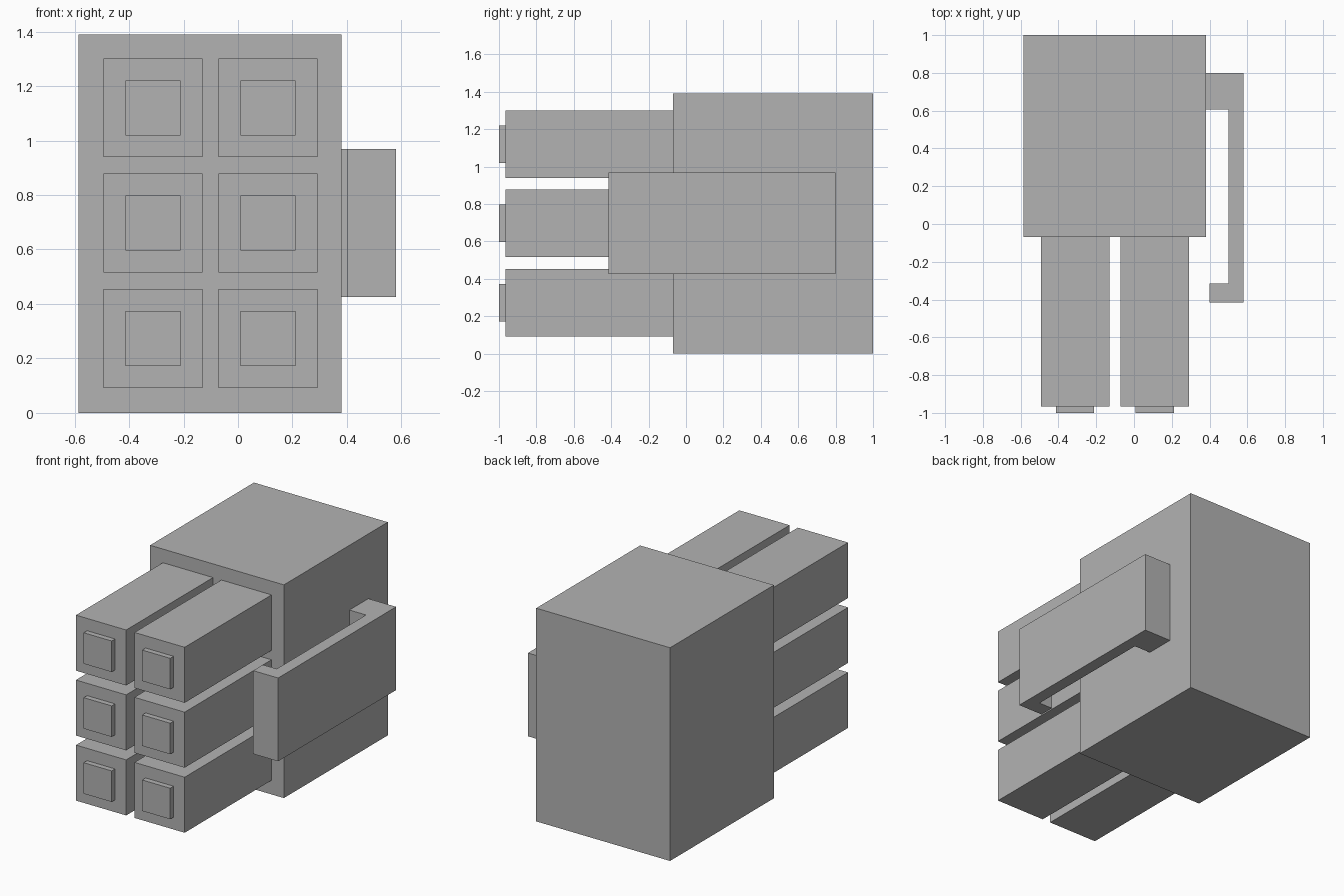
import bpy
import bmesh
from mathutils import Vector

if "Cube" in bpy.data.objects:
    bpy.data.objects.remove(bpy.data.objects["Cube"], do_unlink=True)

grey = bpy.data.materials.new("plain grey")
grey.use_nodes = True
grey.diffuse_color = (0.45, 0.45, 0.45, 1)
grey.node_tree.nodes["Principled BSDF"].inputs["Base Color"].default_value = grey.diffuse_color


def prism(name, outline, z_low, z_high):
    """Extrude a plan outline between two heights."""
    bm = bmesh.new()
    base = bm.faces.new([bm.verts.new((x, y, z_low)) for x, y in outline])
    top = bmesh.ops.extrude_face_region(bm, geom=[base])["geom"]
    bmesh.ops.translate(bm, vec=Vector((0, 0, z_high - z_low)),
                        verts=[v for v in top if isinstance(v, bmesh.types.BMVert)])
    bmesh.ops.recalc_face_normals(bm, faces=bm.faces)
    mesh = bpy.data.meshes.new(name)
    bm.to_mesh(mesh)
    bm.free()
    mesh.materials.append(grey)
    obj = bpy.data.objects.new(name, mesh)
    bpy.context.collection.objects.link(obj)
    return obj


def box(name, x0, x1, y0, y1, z0, z1):
    return prism(name, [(x0, y0), (x1, y0), (x1, y1), (x0, y1)], z0, z1)


# Main housing block
BODY_FRONT, PRONG_FRONT = -0.07, -0.965
box("housing", -0.585, 0.38, BODY_FRONT, 1, 0, 1.39)

# Two columns of three square prongs, each with a raised contact pad
for side, x in (("right", -0.312), ("left", 0.11)):
    for level, z in (("lower", 0.273), ("middle", 0.697), ("upper", 1.12)):
        h, p = 0.181, 0.101
        box(f"{level}_{side}_prong", x - h, x + h, PRONG_FRONT, BODY_FRONT, z - h, z + h)
        box(f"{level}_{side}_contact_pad", x - p, x + p, -1, PRONG_FRONT, z - p, z + p)

# Side latch: foot on the housing, long arm and inward hook
prism("side_latch", [(0.38, 0.8), (0.58, 0.8), (0.58, -0.415), (0.4, -0.415),
                     (0.4, -0.315), (0.5, -0.315), (0.5, 0.605), (0.38, 0.605)], 0.425, 0.968)
